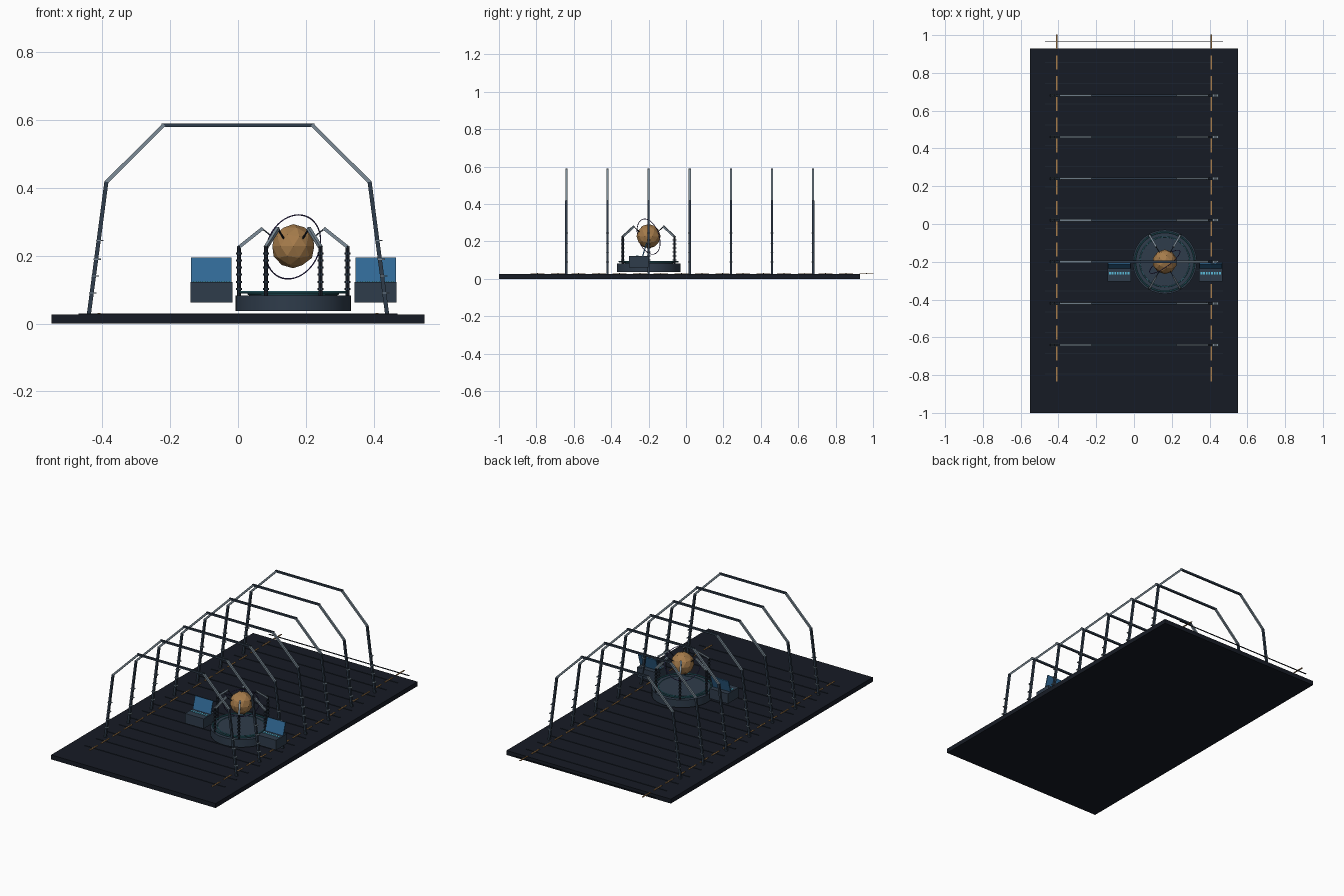
import bpy, bmesh, math
from mathutils import Vector, Matrix

if "Cube" in bpy.data.objects:
    bpy.data.objects.remove(bpy.data.objects["Cube"])

def mat(name, *rgb):
    m = bpy.data.materials.new(name)
    m.diffuse_color = (*rgb, 1)
    m.use_nodes = True
    m.node_tree.nodes["Principled BSDF"].inputs["Base Color"].default_value = m.diffuse_color
    return m

FLOOR = mat("deck_dark", 0.008, 0.011, 0.018)
SLATE = mat("slate", 0.028, 0.045, 0.07)
DARK = mat("dark_metal", 0.012, 0.017, 0.028)
STEEL = mat("steel", 0.2, 0.26, 0.31)
AMBER = mat("amber", 0.38, 0.2, 0.07)
BLUE = mat("screen_blue", 0.03, 0.14, 0.3)
CYAN = mat("key_cyan", 0.1, 0.5, 0.7)
TEAL = mat("teal", 0.03, 0.16, 0.2)
PURPLE = mat("purple", 0.06, 0.04, 0.2)

class Part:
    """Collects primitives into one named object."""
    def __init__(self, name, material):
        self.name, self.material, self.bm = name, material, bmesh.new()

    def box(self, c, s, rot=Matrix.Identity(4)):
        m = Matrix.Translation(c) @ rot @ Matrix.Diagonal((*s, 1))
        bmesh.ops.create_cube(self.bm, size=1, matrix=m)

    def beam(self, a, b, w, d=None):
        a, b = Vector(a), Vector(b)
        rot = (b - a).to_track_quat('Z', 'Y').to_matrix().to_4x4()
        self.box((a + b) / 2, (w, d or w, (b - a).length), rot)

    def cyl(self, c, r, h, n=12):
        bmesh.ops.create_cone(self.bm, cap_ends=True, segments=n, radius1=r, radius2=r,
                              depth=h, matrix=Matrix.Translation(c))

    def done(self, smooth=False):
        me = bpy.data.meshes.new(self.name)
        self.bm.to_mesh(me)
        self.bm.free()
        me.materials.append(self.material)
        ob = bpy.data.objects.new(self.name, me)
        bpy.context.collection.objects.link(ob)
        if smooth:
            bpy.ops.object.select_all(action='DESELECT')
            ob.select_set(True)
            bpy.context.view_layer.objects.active = ob
            bpy.ops.object.shade_smooth_by_angle()
        return ob

def torus(name, loc, R, r, material, normal=(0, 0, 1)):
    bpy.ops.mesh.primitive_torus_add(major_radius=R, minor_radius=r, major_segments=48,
        minor_segments=6, location=loc,
        rotation=Vector(normal).to_track_quat('Z', 'Y').to_euler())
    ob = bpy.context.object
    ob.name = name
    ob.data.materials.append(material)
    bpy.ops.object.shade_smooth_by_angle()

# Floor slab, cross seams and dashed guide lines
p = Part("floor_slab", FLOOR)
p.box((0, -0.035, 0.0135), (1.1, 1.93, 0.027))
p.done()
seams = Part("floor_seams", DARK)
dashes = Part("guide_dashes", AMBER)
for i in range(17):
    y = -0.795 + i * 0.11
    seams.box((0, y, 0.028), (0.94, 0.005, 0.004))
    for x in (-0.41, 0.41):
        dashes.box((x, y, 0.0295), (0.008, 0.075, 0.003))
seams.done()
dashes.done()

# Seven arch ribs: legs, sloped shoulders, top beam and leg clamps
legs = Part("rib_legs", SLATE)
shoulders = Part("rib_shoulders", STEEL)
tops = Part("rib_top_beams", SLATE)
clamps = Part("rib_clamps", STEEL)
for i in range(7):
    y = -0.64 + i * 0.22
    tops.box((0, y, 0.585), (0.45, 0.011, 0.011))
    for s in (-1, 1):
        legs.beam((s * 0.44, y, 0.025), (s * 0.388, y, 0.418), 0.012)
        shoulders.beam((s * 0.39, y, 0.415), (s * 0.218, y, 0.586), 0.011)
        for z in (0.09, 0.14, 0.19, 0.245):
            x = s * (0.44 - 0.13 * (z - 0.027))
            clamps.box((x + 0.004, y, z), (0.022, 0.016, 0.004))
for part in (legs, shoulders, tops, clamps):
    part.done()

# Round reactor platform
CX, CY = 0.163, -0.2
p = Part("platform_base", SLATE)
p.cyl((CX, CY, 0.06), 0.17, 0.046, 48)
p.done(True)
p = Part("platform_inner_disc", SLATE)
p.cyl((CX, CY, 0.085), 0.13, 0.006, 48)
p.done(True)
torus("platform_rim_ring", (CX, CY, 0.092), 0.157, 0.004, TEAL)
torus("platform_inner_ring", (CX, CY, 0.087), 0.132, 0.003, TEAL)

# Six containment posts with coils, angled arms and claw tips
posts = Part("containment_posts", DARK)
coils = Part("post_coils", SLATE)
arms = Part("containment_arms", STEEL)
claws = Part("claw_tips", DARK)
for k in range(6):
    a = math.radians(60 * k)
    def at(r, z):
        return (CX + r * math.cos(a), CY + r * math.sin(a), z)
    posts.cyl(at(0.16, 0.155), 0.006, 0.147, 8)
    for j in range(6):
        coils.cyl(at(0.16, 0.102 + j * 0.021), 0.0095, 0.006, 10)
    arms.beam(at(0.163, 0.223), at(0.09, 0.281), 0.01)
    claws.beam(at(0.092, 0.28), at(0.055, 0.25), 0.004)
for part in (posts, coils, arms, claws):
    part.done()

# Faceted core and its tilted orbit ring
p = Part("energy_core", AMBER)
bmesh.ops.create_icosphere(p.bm, subdivisions=2, radius=0.065,
                           matrix=Matrix.Translation((CX, CY, 0.228)))
p.done()
torus("orbit_ring", (CX, CY, 0.226), 0.098, 0.002, PURPLE, (-0.57, 0.78, 0.27))

# Two control consoles with leaning screens and key rows
for side, x in (("left", -0.0785), ("right", 0.406)):
    p = Part(side + "_console", SLATE)
    p.box((x, -0.2525, 0.092), (0.124, 0.105, 0.06))
    p.done()
    p = Part(side + "_console_screen", BLUE)
    p.box((x, -0.221, 0.157), (0.12, 0.006, 0.078), Matrix.Rotation(-0.3, 4, 'X'))
    p.done()
    p = Part(side + "_console_keys", CYAN)
    for j in range(8):
        p.box((x - 0.049 + j * 0.014, -0.26, 0.123), (0.009, 0.014, 0.004))
    p.done()
